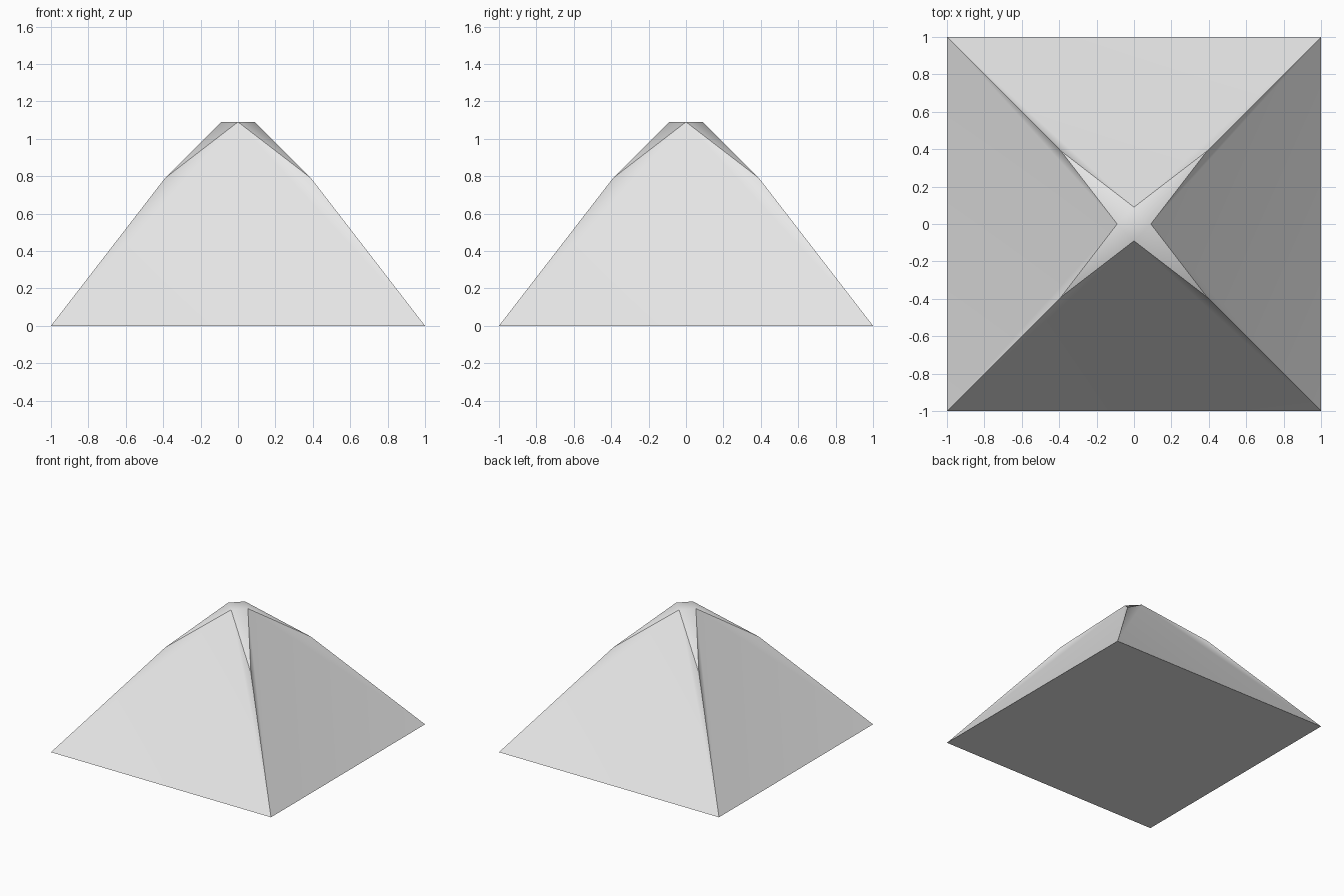
import bpy
import bmesh
import math
from mathutils import Matrix, Vector

cube = bpy.data.objects.get("Cube")
if cube:
    bpy.data.objects.remove(cube, do_unlink=True)

# Plain grey material
grey = bpy.data.materials.new("light_grey")
grey.use_nodes = True
colour = (0.8, 0.8, 0.8, 1.0)
grey.diffuse_color = colour
grey.node_tree.nodes["Principled BSDF"].inputs["Base Color"].default_value = colour

# Key points of one quarter: base corner, shoulder on the ridge, tip of the top
corner = Vector((1, -1, 0))
shoulder = Vector((0.39, -0.39, 0.79))
tip = Vector((0, -0.09, 1.09))

bm = bmesh.new()


def ring(point):
    """Repeat a point on all four sides, counter-clockwise."""
    return [bm.verts.new(Matrix.Rotation(i * math.pi / 2, 3, "Z") @ point)
            for i in range(4)]


corners, shoulders, tips = ring(corner), ring(shoulder), ring(tip)

for i in range(4):
    prev, nxt = i - 1, (i + 1) % 4
    # Large sloping side
    bm.faces.new((corners[prev], corners[i], tips[i]))
    # Narrow ridge flanks on both ends of the side
    bm.faces.new((corners[i], shoulders[i], tips[i]))
    bm.faces.new((corners[prev], tips[i], shoulders[prev]))
    # Bevelled facet above the shoulder
    bm.faces.new((shoulders[i], tips[nxt], tips[i]))

# Diamond cap and flat underside
bm.faces.new(tips)
bm.faces.new(corners[::-1])
bmesh.ops.recalc_face_normals(bm, faces=bm.faces)

mesh = bpy.data.meshes.new("pyramid_roof")
bm.to_mesh(mesh)
bm.free()
mesh.materials.append(grey)
roof = bpy.data.objects.new("pyramid_roof", mesh)
bpy.context.collection.objects.link(roof)

# Soft flanks and cap, crisp ridges
bpy.ops.object.select_all(action="DESELECT")
roof.select_set(True)
bpy.context.view_layer.objects.active = roof
bpy.ops.object.shade_smooth_by_angle(angle=math.radians(40))
